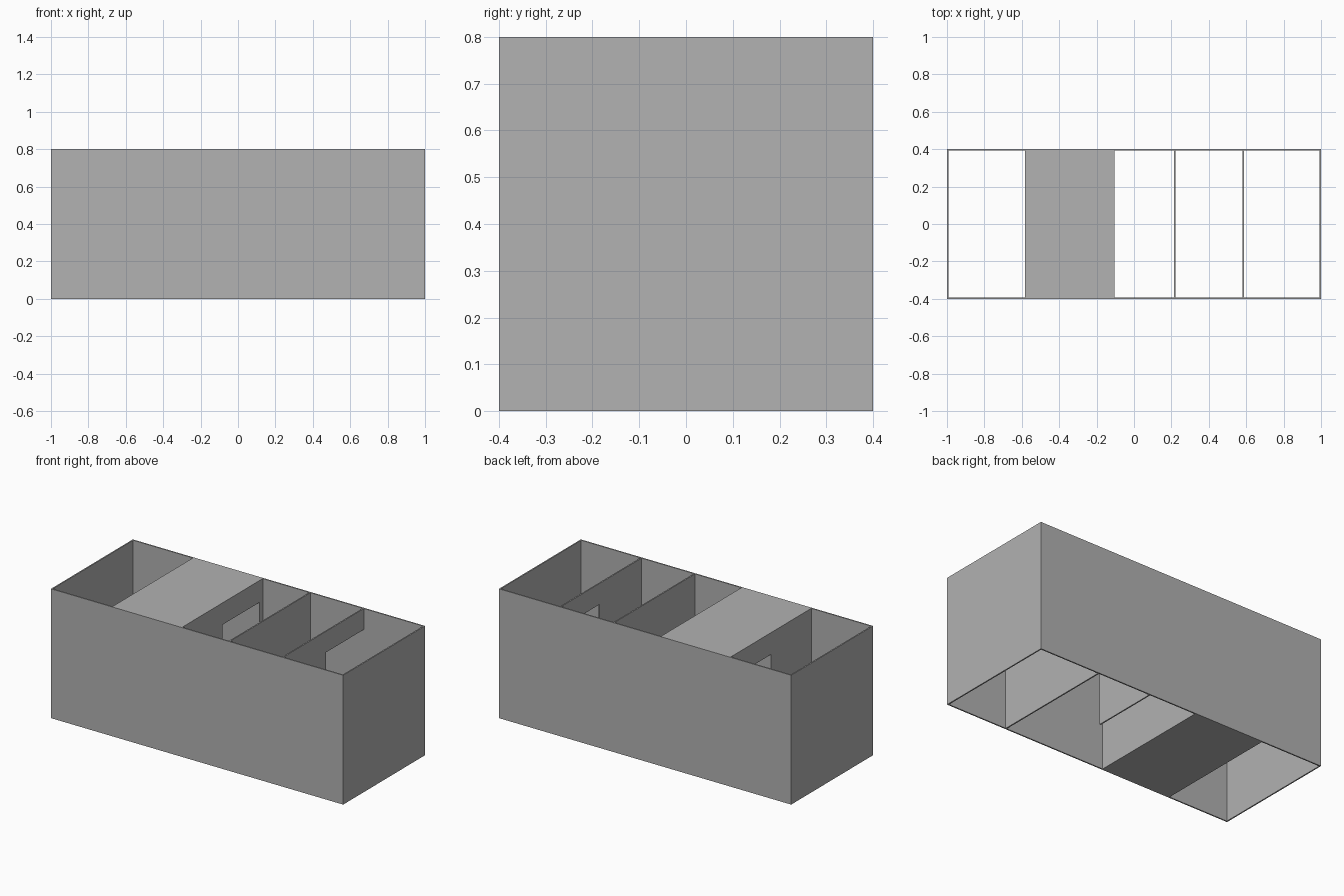
import bpy
import bmesh

LENGTH, WIDTH, HEIGHT, WALL = 2.0, 0.8, 0.8, 0.008
INNER = WIDTH / 2 - WALL      # inside face of the long walls

default = bpy.data.objects.get("Cube")
if default:
    bpy.data.objects.remove(default, do_unlink=True)

grey = bpy.data.materials.new("plain_grey")
grey.use_nodes = True
colour = (0.445, 0.445, 0.445, 1)
grey.diffuse_color = colour
grey.node_tree.nodes["Principled BSDF"].inputs["Base Color"].default_value = colour


def box(name, xs, ys, zs):
    """Box spanning three (low, high) ranges."""
    bm = bmesh.new()
    bmesh.ops.create_cube(bm, size=1)
    for v in bm.verts:
        for axis, (low, high) in enumerate((xs, ys, zs)):
            v.co[axis] = high if v.co[axis] > 0 else low
    mesh = bpy.data.meshes.new(name)
    bm.to_mesh(mesh)
    bm.free()
    mesh.materials.append(grey)
    obj = bpy.data.objects.new(name, mesh)
    bpy.context.collection.objects.link(obj)
    return obj


def cut(obj, xs, ys, zs):
    """Cut a box-shaped opening out of a part."""
    cutter = box("cutter", xs, ys, zs)
    cutter.hide_render = True
    mod = obj.modifiers.new("opening", "BOOLEAN")
    mod.operation = "DIFFERENCE"
    mod.solver = "EXACT"
    mod.object = cutter
    bpy.context.view_layer.objects.active = obj
    bpy.ops.object.modifier_apply(modifier=mod.name)
    bpy.data.objects.remove(cutter, do_unlink=True)


FULL = (0, HEIGHT)
ACROSS = (-INNER, INNER)

# Outer shell, open at the top and bottom
half = LENGTH / 2
shell = box("outer_shell", (-half, half), (-WIDTH / 2, WIDTH / 2), FULL)
cut(shell, (WALL - half, half - WALL), ACROSS, (-1, 1))

# Thin partitions, each with an opening beside one long wall
partitions = {
    "end_partition": (0.583, (0.02, 0.5), (0.305, 0.67)),
    "middle_partition": (0.217, (-0.5, -0.03), (-0.1, 0.37)),
}
for name, (x, ys, zs) in partitions.items():
    panel = box(name, (x - WALL / 2, x + WALL / 2), ACROSS, FULL)
    cut(panel, (x - 0.1, x + 0.1), ys, zs)

# Thick block with a square tunnel running through it
block = box("tunnel_block", (-0.583, -0.105), ACROSS, FULL)
cut(block, (-0.7, 0), (0, 0.36), (0.305, 0.665))
